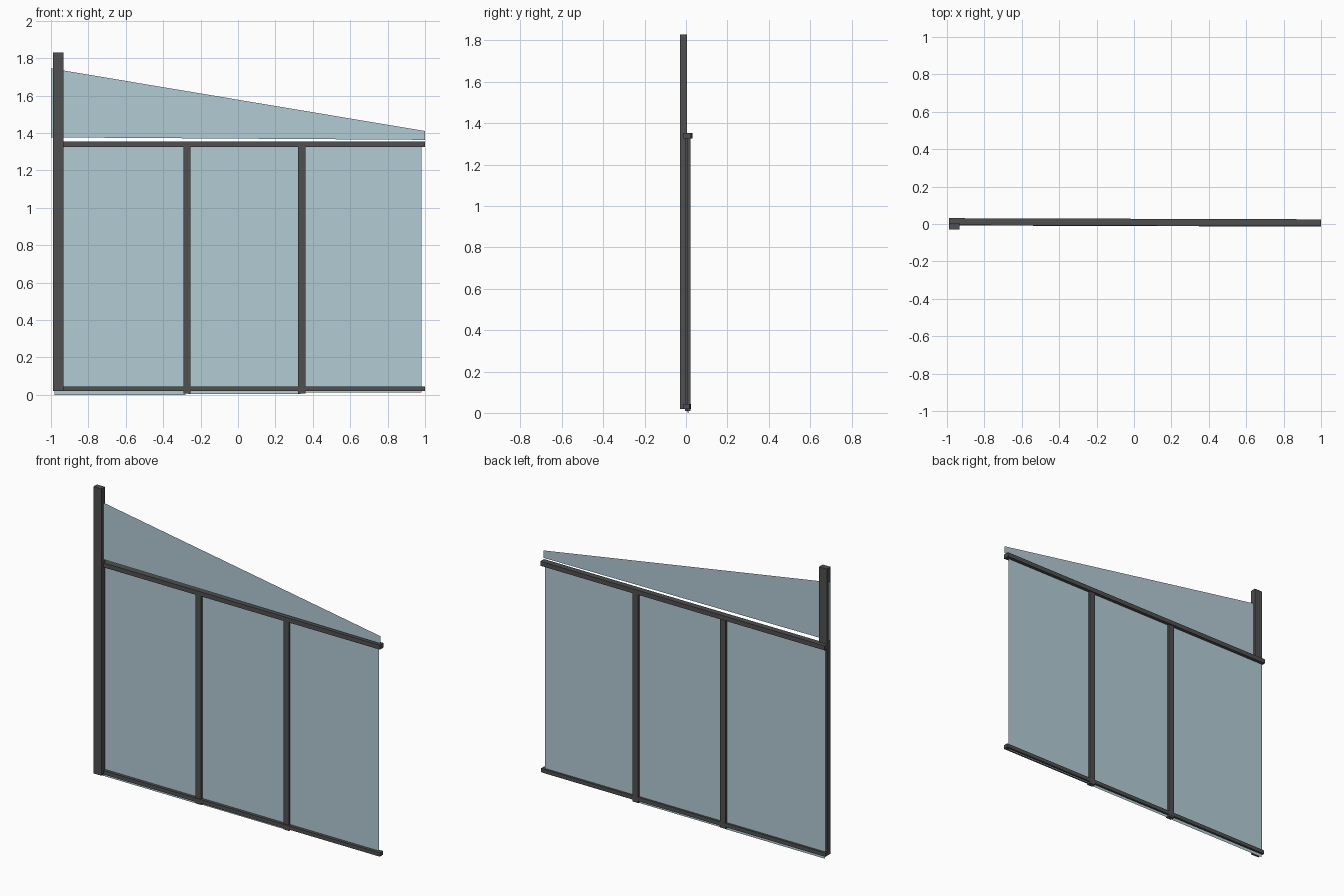
import bpy

if "Cube" in bpy.data.objects:
    bpy.data.objects.remove(bpy.data.objects["Cube"])


def material(name, colour):
    m = bpy.data.materials.new(name)
    m.diffuse_color = colour
    m.use_nodes = True
    m.node_tree.nodes["Principled BSDF"].inputs["Base Color"].default_value = m.diffuse_color
    return m


frame_mat = material("dark_frame", (0.08, 0.08, 0.08, 1))
glass_mat = material("tinted_glass", (0.45, 0.6, 0.66, 0.5))


def mesh_object(name, verts, faces, mat):
    me = bpy.data.meshes.new(name)
    me.from_pydata(verts, [], faces)
    me.materials.append(mat)
    ob = bpy.data.objects.new(name, me)
    bpy.context.collection.objects.link(ob)
    return ob


# Box bar; skew shifts the right end in y so rails follow the slight turn of the wall
def bar(name, x, y, z, skew=0.0):
    verts = [(x[i], y[j] + skew * i, z[k]) for i in (0, 1) for j in (0, 1) for k in (0, 1)]
    faces = [(0, 1, 3, 2), (4, 6, 7, 5), (0, 4, 5, 1), (2, 3, 7, 6), (0, 2, 6, 4), (1, 5, 7, 3)]
    return mesh_object(name, verts, faces, frame_mat)


# Single sheet from an x-z outline, lying at depth y
def pane(name, outline, y, skew=0.0):
    verts = [(x, y + skew * (x + 1) / 2, z) for x, z in outline]
    return mesh_object(name, verts, [tuple(range(len(verts)))], glass_mat)


# Tall corner post
bar("corner_post", (-0.99, -0.934), (-0.03, 0.006), (0.02, 1.83))

# Horizontal rails
bar("top_rail", (-0.99, 1.0), (-0.006, 0.031), (1.326, 1.354), -0.006)
bar("bottom_rail", (-0.99, 1.0), (-0.008, 0.024), (0.02, 0.044), -0.006)

# Mullions
for i, x in enumerate((-0.292, 0.321)):
    bar(f"mullion_{i + 1}", (x, x + 0.039), (-0.006, 0.021), (0.008, 1.328))

# Lower glass panels
for i, (x0, x1, z0) in enumerate(((-0.98, -0.28, 0.0), (-0.265, 0.335, 0.003), (0.35, 0.98, 0.012))):
    pane(f"glass_panel_{i + 1}", [(x0, z0), (x1, z0), (x1, 1.335), (x0, 1.335)], 0.011, -0.006)

# Sloping glass above the top rail
pane("sloped_glass", [(-1, 1.376), (1, 1.363), (1, 1.41), (-1, 1.745)], -0.006, -0.002)
